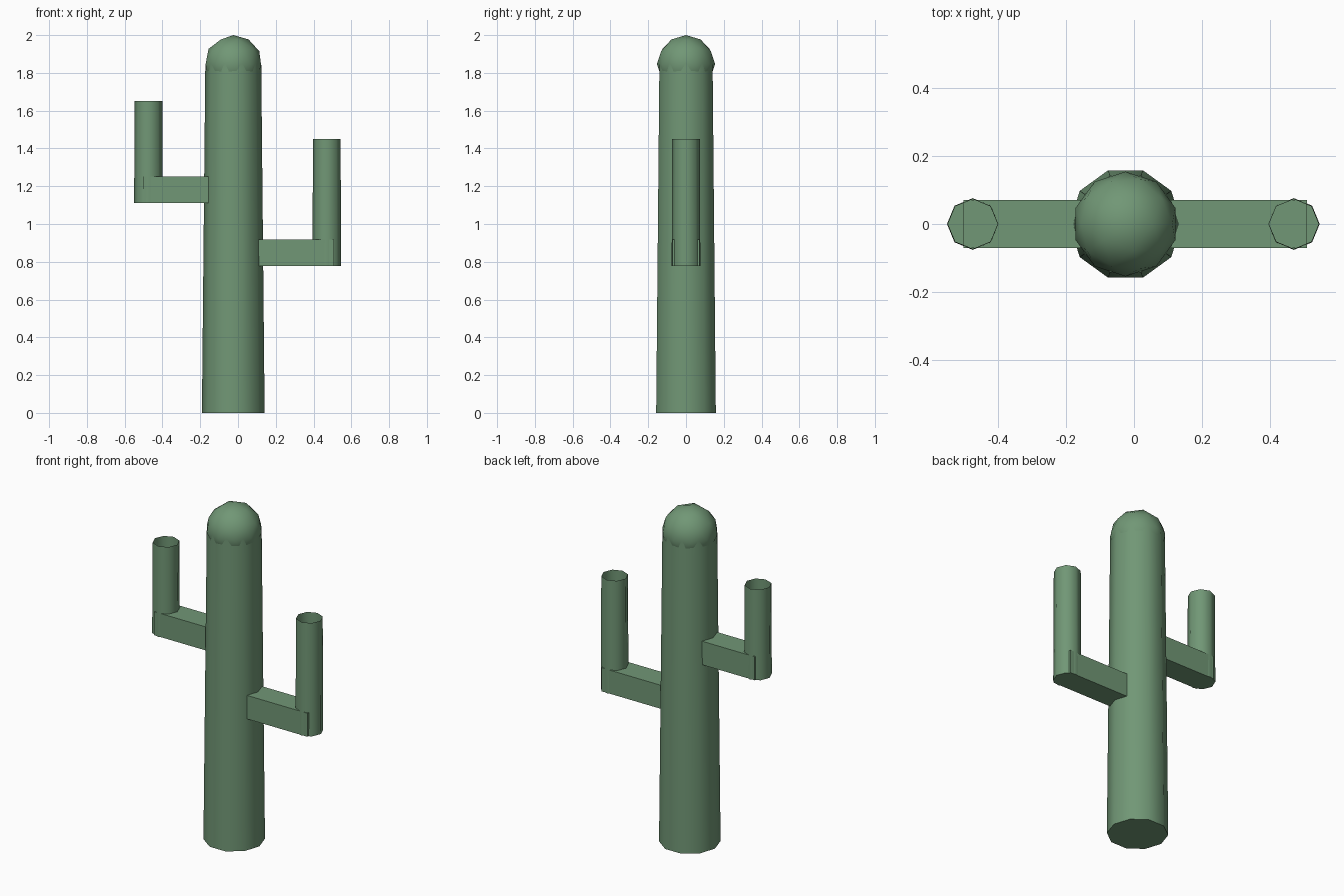
import bpy, bmesh, math
from mathutils import Matrix

if "Cube" in bpy.data.objects:
    bpy.data.objects.remove(bpy.data.objects["Cube"])

green = bpy.data.materials.new("cactus green")
green.diffuse_color = (0.165, 0.31, 0.18, 1)
green.use_nodes = True
green.node_tree.nodes["Principled BSDF"].inputs["Base Color"].default_value = green.diffuse_color


def make(name, bm, smooth=True):
    mesh = bpy.data.meshes.new(name)
    bm.to_mesh(mesh)
    bm.free()
    mesh.materials.append(green)
    obj = bpy.data.objects.new(name, mesh)
    bpy.context.collection.objects.link(obj)
    if smooth:
        bpy.ops.object.select_all(action='DESELECT')
        obj.select_set(True)
        bpy.context.view_layer.objects.active = obj
        bpy.ops.object.shade_smooth_by_angle(angle=math.radians(50))
    return obj


def tube(name, x, z0, z1, r0, r1, sides):
    """Tapered upright stem, closed below and open on top, a vertex on the x axis."""
    bm = bmesh.new()
    rings = []
    for z, r in ((z0, r0), (z1, r1)):
        rings.append([bm.verts.new((x + r * math.cos(math.tau * i / sides),
                                    r * math.sin(math.tau * i / sides), z))
                      for i in range(sides)])
    low, high = rings
    for i in range(sides):
        j = (i + 1) % sides
        bm.faces.new((low[i], low[j], high[j], high[i]))
    bm.faces.new(low[::-1])
    return make(name, bm)


def beam(name, x0, x1, z0, z1, half):
    """Square horizontal part of an arm."""
    bm = bmesh.new()
    bmesh.ops.create_cube(bm, size=1, matrix=Matrix.Translation(((x0 + x1) / 2, 0, (z0 + z1) / 2))
                          @ Matrix.Diagonal((x1 - x0, 2 * half, z1 - z0, 1)))
    return make(name, bm, smooth=False)


CX = -0.025  # trunk axis

# Trunk
tube("trunk", CX, 0, 1.85, 0.166, 0.148, 10)

# Rounded crown
bm = bmesh.new()
bmesh.ops.create_icosphere(bm, subdivisions=2, radius=0.154,
                           matrix=Matrix.Translation((CX, 0, 1.846)))
make("crown", bm)

# Arms: a square branch with an open eight-sided upright
for side, x_end, x_up, z0, z1, top in (("left", -0.502, -0.474, 1.112, 1.252, 1.65),
                                       ("right", 0.508, 0.47, 0.777, 0.917, 1.45)):
    a, b = sorted((x_end, math.copysign(0.08, x_end)))
    beam(side + "_branch", a, b, z0, z1, 0.071)
    tube(side + "_upright", x_up, z0, top, 0.076, 0.073, 8)
